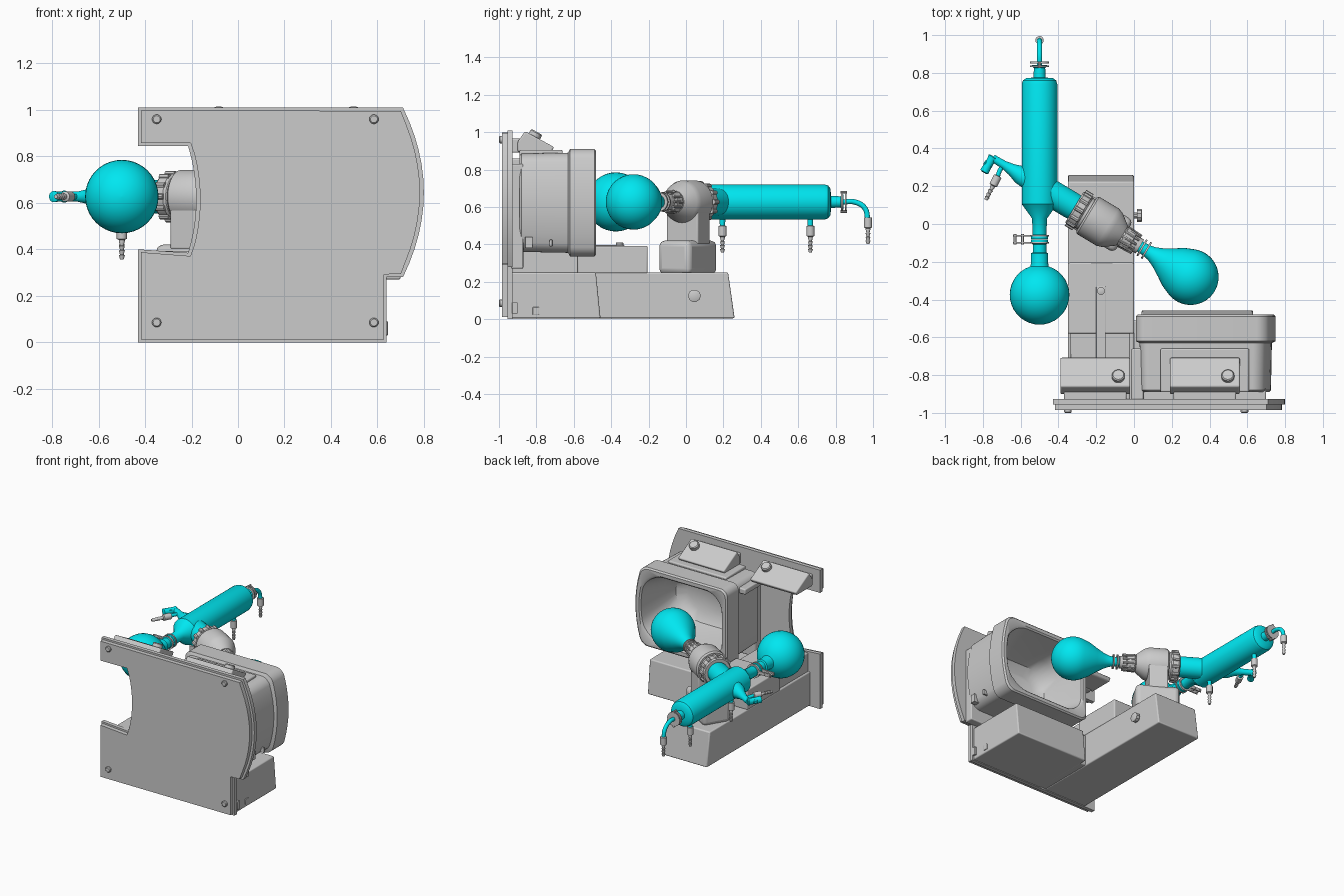
import bpy, bmesh
from math import sin, cos, pi, radians
from mathutils import Vector, Matrix

if "Cube" in bpy.data.objects:
    bpy.data.objects.remove(bpy.data.objects["Cube"])

glass = bpy.data.materials.new("cyan_glass")
glass.diffuse_color = (0.0, 0.8, 0.88, 1)
glass.use_nodes = True
glass.node_tree.nodes["Principled BSDF"].inputs["Base Color"].default_value = glass.diffuse_color
ZC = 0.627                                   # height of the glassware axis
U = Vector((0.857, -0.515, 0)).normalized()  # tilted drive axis
A = Vector((-0.5, 0.2, ZC))                  # where it meets the condenser
Y, Z, X = Vector((0, 1, 0)), Vector((0, 0, 1)), Vector((1, 0, 0))


def finish(name, bm, mat=None, bevel=0):
    bmesh.ops.recalc_face_normals(bm, faces=bm.faces)
    me = bpy.data.meshes.new(name)
    bm.to_mesh(me)
    bm.free()
    ob = bpy.data.objects.new(name, me)
    bpy.context.collection.objects.link(ob)
    if mat:
        me.materials.append(mat)
    if bevel:
        m = ob.modifiers.new("bevel", 'BEVEL')
        m.width, m.segments, m.limit_method = bevel, 3, 'ANGLE'
    bpy.ops.object.select_all(action='DESELECT')
    bpy.context.view_layer.objects.active = ob
    ob.select_set(True)
    bpy.ops.object.shade_smooth_by_angle(angle=radians(35))
    return ob


def loft(name, rings, mat=None, bevel=0):
    bm = bmesh.new()
    vs = [[bm.verts.new(p) for p in r] for r in rings]
    n = len(rings[0])
    for a, b in zip(vs, vs[1:]):
        for i in range(n):
            bm.faces.new((a[i], a[(i + 1) % n], b[(i + 1) % n], b[i]))
    bm.faces.new(vs[0])
    bm.faces.new(vs[-1])
    return finish(name, bm, mat, bevel)


def lathe(name, origin, axis, profile, mat=None, n=40):
    """Revolve (distance, radius) points round an axis."""
    o, axis = Vector(origin), Vector(axis).normalized()
    s = axis.cross(Z if abs(axis.z) < 0.9 else X).normalized()
    t = axis.cross(s)
    return loft(name, [[o + axis * d + (s * cos(2 * pi * i / n) + t * sin(2 * pi * i / n)) * max(r, .0005)
                        for i in range(n)] for d, r in profile], mat)


def box(name, x0, x1, y0, y1, z0, z1, bevel=0.008):
    return loft(name, [[(x0, y0, z), (x1, y0, z), (x1, y1, z), (x0, y1, z)] for z in (z0, z1)], None, bevel)


def prism_x(name, x0, x1, yz, bevel=0.008):
    return loft(name, [[(x, y, z) for y, z in yz] for x in (x0, x1)], None, bevel)


def ball(center, r, start, end=180, n=16):
    """Profile points of a sphere from one polar angle to another."""
    return [(center - r * cos(radians(start + (end - start) * i / n)),
             r * sin(radians(start + (end - start) * i / n))) for i in range(n + 1)]


def arc(x_end, x_mid, z0, z1, n=12):
    return [(x_end + (x_mid - x_end) * (1 - (2 * i / n - 1) ** 2), z0 + (z1 - z0) * i / n) for i in range(n + 1)]


# back plate with curved edge, notch and stepped face
outline = [(-.43, 0), (.64, 0), (.64, .28)] + arc(.71, .80, .28, 1.01) + [(-.43, 1.01), (-.43, .845)] \
    + arc(-.215, -.18, .845, .385)[:] + [(-.43, .40)]
bm = bmesh.new()
face = bm.faces.new([bm.verts.new((x, -.955, z)) for x, z in outline])
ext = bmesh.ops.extrude_face_region(bm, geom=[face], use_keep_orig=True)
bmesh.ops.translate(bm, vec=(0, .028, 0), verts=[v for v in ext['geom'] if isinstance(v, bmesh.types.BMVert)])
bmesh.ops.recalc_face_normals(bm, faces=bm.faces)
front = min(bm.faces, key=lambda f: f.calc_center_median().y)
bmesh.ops.inset_region(bm, faces=[front], thickness=.017)
ext = bmesh.ops.extrude_face_region(bm, geom=[front])
bmesh.ops.translate(bm, vec=(0, -.03, 0), verts=[v for v in ext['geom'] if isinstance(v, bmesh.types.BMVert)])
bmesh.ops.delete(bm, geom=[front], context='FACES_ONLY') if front.is_valid else None
finish("mounting_plate", bm)
for x in (-.35, .585):
    for z in (.085, .96):
        lathe("plate_foot", (x, -.98, z), -Y, [(0, .02), (.015, .02), (.02, .015)], n=24)

# base housings
prism_x("drive_base", -.35, 0, [(-.955, .005), (.26, .005), (.225, .25), (-.955, .25)])
prism_x("bath_base", .04, .63, [(-.955, .005), (-.457, .005), (-.482, .25), (-.955, .25)])
box("base_bridge", -.01, .05, -.95, -.51, .01, .245)
box("slide_block", -.35, 0, -.58, -.205, .245, .392)
box("slide_block_rear", -.335, -.02, -.93, -.57, .245, .385)
box("slide_slot", -.2, -.15, -.72, -.33, .385, .397, .004)
lathe("slide_knob", (-.175, -.355, .39), Z, [(0, .02), (.018, .02), (.02, .016)], n=24)
lathe("base_knob", (-.01, .045, .125), X, [(0, .015), (.025, .015), (.025, .034), (.05, .034), (.053, .028)], n=10)
box("power_socket", .62, .645, -.93, -.90, .03, .09, .003)
box("base_switch", .62, .635, -.82, -.785, .025, .065, .003)


# heating bath: rounded square with bulged side, opening towards the back
def bath_ring(y, inset, r):
    x0, x1, z0, z1 = .01 + inset, .70 - inset, .335 + inset, .91 - inset
    pts = []
    corners = [(x1 - r, z1 - r, 0), (x0 + r, z1 - r, 90), (x0 + r, z0 + r, 180), (x1 - r, z0 + r, 270)]
    for cx, cz, a in corners:
        pts += [(cx + r * cos(radians(a + 15 * i)), cz + r * sin(radians(a + 15 * i))) for i in range(7)]
    last, first = pts[-1], pts[0]
    pts += [(x1, last[1] + (first[1] - last[1]) * k / 8) for k in range(1, 8)]
    zm, h = (z0 + z1) / 2, (z1 - z0) / 2
    return [(x + .05 * max(0, (x - x0) / (x1 - x0)) * (1 - ((z - zm) / h) ** 2), y, z) for x, z in pts]


loft("heating_bath", [bath_ring(*p) for p in [
    (-.89, .035, .05), (-.88, .025, .05), (-.63, .02, .05), (-.62, 0, .05), (-.49, 0, .05), (-.48, .01, .05),
    (-.48, .035, .12), (-.49, .045, .13), (-.70, .08, .14), (-.80, .11, .15), (-.84, .17, .1)]])
box("bath_top_cover", .14, .61, -.89, -.66, .86, .905)
box("bath_support", .05, .70, -.935, -.87, .27, .83)
box("bath_side_bracket", -.015, .05, -.93, -.66, .82, .86)
box("bath_socket", .66, .715, -.86, -.82, .38, .44, .003)
box("bath_switch", .66, .72, -.73, -.715, .39, .425, .003)

# two sloped control boxes with dial knobs
for x in (-.39, .19):
    prism_x("control_box", x, x + .37, [(-.90, .895), (-.72, .895), (-.705, .92), (-.86, 1.005), (-.90, .95)])
    box("control_mount", x + .02, x + .35, -.935, -.88, .89, .965)
    lathe("dial_knob", (x + .307, -.815, .97), (0, .48, .877),
          [(0, .034), (.03, .034), (.036, .028)], n=28)


# drive head on a pedestal, turned to the tilted axis
def turned(name, s0, s1, half, z0, z1, bevel):
    v = Vector((-U.y, U.x, 0))
    base = Vector((A.x, A.y, 0))
    pts = [base + U * s + v * w for s, w in ((s0, -half), (s1, -half), (s1, half), (s0, half))]
    return loft(name, [[p + Z * z for p in pts] for z in (z0, z1)], None, bevel)


turned("drive_pedestal", .22, .52, .10, .24, .42, .03)
turned("drive_neck", .30, .43, .098, .40, ZC, .008)
lathe("drive_housing", A, U, [(.29, .105), (.30, .115), (.42, .115), (.45, .105), (.51, .06), (.51, .0)])
lathe("drive_collar", A, U, [(.215, .07), (.215, .092), (.225, .1), (.265, .1), (.275, .092), (.30, .092)])
lathe("flask_nut", A, U, [(.50, .045), (.52, .06), (.57, .055), (.575, .045), (.62, .042)], n=24)
v = Vector((-U.y, U.x, 0))
for i in range(12):
    d = v * cos(i * pi / 6) + Z * sin(i * pi / 6)
    lathe("collar_rib", A + d * .098, U, [(.222, .013), (.268, .013)], n=8)
    lathe("nut_rib", A + d * .053, U, [(.515, .01), (.60, .006)], n=8)

# evaporating flask and its clip
lathe("evaporating_flask", A, U, [(.60, .03), (.655, .032), (.69, .038), (.73, .055), (.78, .085), (.83, .117)]
      + ball(.933, .148, 66), glass)
for s in (.628, .655):
    lathe("flask_clip", A, U, [(s, .03), (s, .05), (s + .01, .05), (s + .01, .03)])

# condenser with receiving flask below
C = Vector((-.5, 0, ZC))
lathe("condenser", C, Y, [(-.08, .045), (-.065, .045), (-.055, .036), (.03, .04), (.105, .094), (.74, .094),
      (.76, .088), (.773, .07), (.775, .032), (.825, .03), (.835, .04), (.842, .04)], glass)
lathe("condenser_branch", A, U, [(0, .072), (.2, .072), (.24, .066), (.26, .066)], glass)
lathe("receiving_flask", C, -Y, [(.082, .045), (.1, .045), (.108, .036), (.15, .036), (.155, .046), (.21, .046)]
      + ball(.375, .158, 18), glass)
for y, r in ((-.066, .05), (-.103, .05), (.83, .05), (.85, .05)):
    lathe("joint_clip", C, Y, [(y, .03), (y, r), (y + .009, r), (y + .009, .03)])
for y in (-.066, -.103):
    box("clip_arm", -.64, -.54, y, y + .009, ZC - .012, ZC + .012, .002)
for x in (-.63, -.59):
    lathe("clip_screw", (x, -.108, ZC), Y, [(0, .007), (.055, .007)], n=12)
for dz in (-.052, .052):
    lathe("top_clip_wire", (-.5, .825, ZC + dz), Y, [(0, .008), (.035, .008)], n=10)


def tube(name, pts, radius):
    cu = bpy.data.curves.new(name, 'CURVE')
    cu.dimensions, cu.bevel_depth, cu.bevel_resolution, cu.use_fill_caps = '3D', radius, 4, True
    sp = cu.splines.new('BEZIER')
    sp.bezier_points.add(len(pts) - 1)
    for b, p in zip(sp.bezier_points, pts):
        b.co, b.handle_left_type, b.handle_right_type = p, 'AUTO', 'AUTO'
    cu.materials.append(glass)
    bpy.context.collection.objects.link(bpy.data.objects.new(name, cu))


def hose_barb(origin, axis):
    prof = [(0, .015), (.002, .022), (.055, .022), (.06, .012)]
    for k in range(4):
        prof += [(.065 + k * .02, .013), (.083 + k * .02, .008)]
    lathe("hose_barb", origin, axis, prof, n=20)


# top outlet, water ports and side tap with hose barbs
tube("top_outlet", [(-.5, .84, ZC), (-.5, .9, ZC), (-.5, .955, .595), (-.5, .973, .53)], .014)
hose_barb((-.5, .973, .545), -Z)
for y in (.195, .665):
    lathe("water_port", (-.5, y, .56), -Z, [(0, .016), (.07, .014)], glass, 20)
    hose_barb((-.5, y, .50), -Z)
lathe("side_tube", A, -U, [(.05, .055), (.12, .05), (.17, .032), (.22, .022), (.29, .02)], glass)
K = Vector((-.77, .315, ZC))
lathe("tap_barrel", K, (.5, .86, 0), [(-.05, .012), (-.045, .024), (-.01, .022), (.03, .022), (.045, .026), (.05, .02)], glass, 24)
lathe("tap_grip", K, (-.86, .5, 0), [(-.02, .016), (.02, .016), (.026, .01)], glass, 20)
tube("tap_outlet", [(-.70, .30, ZC), (-.712, .28, ZC), (-.725, .24, ZC)], .012)
hose_barb((-.72, .255, ZC), (-.45, -.89, 0))
